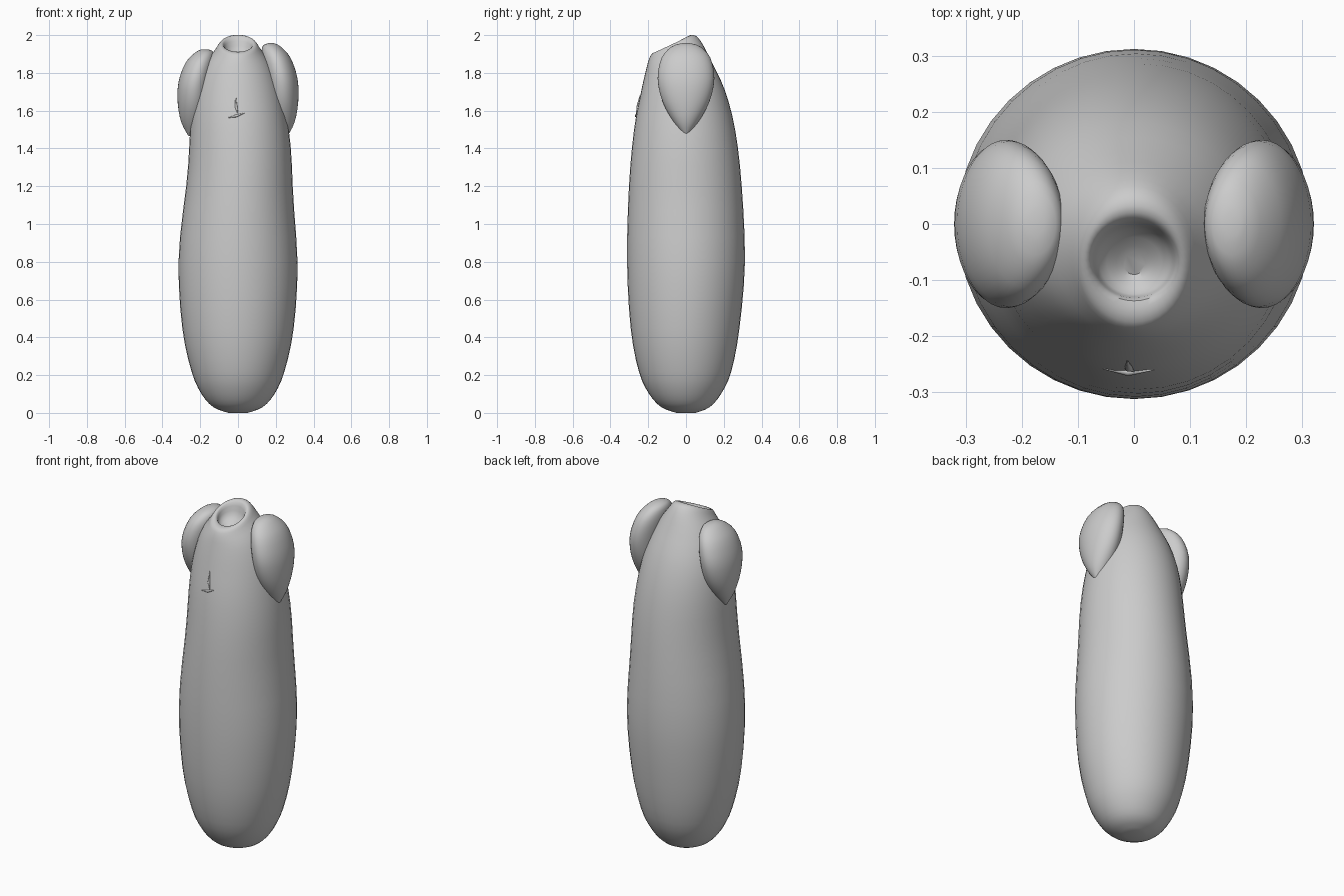
import bpy, bmesh, math

if "Cube" in bpy.data.objects:
    bpy.data.objects.remove(bpy.data.objects["Cube"])


def spline(keys, steps=3):
    """Catmull-Rom interpolation through tuples of values."""
    out, last = [], len(keys) - 1
    for k in range(last):
        p, a, b, q = (keys[max(0, min(last, k + o))] for o in (-1, 0, 1, 2))
        for s in range(steps):
            t = s / steps
            out.append([v + t / 2 * (w - u + t * (2*u - 5*v + 4*w - x + t * (3*(v - w) + x - u)))
                        for u, v, w, x in zip(p, a, b, q)])
    return out + [list(keys[-1])]


def loft(name, rings, n=40):
    """Skin elliptical rings of (z, tilt, centre_x, half_x, y_front, y_back)."""
    bm = bmesh.new()
    loops = []
    for z, tilt, cx, rx, yf, yb in rings:
        angles = [2 * math.pi * i / n for i in range(n)]
        loops.append([bm.verts.new((cx + rx * math.cos(a),
                                    (yf + yb) / 2 + (yb - yf) / 2 * math.sin(a),
                                    z + tilt * math.sin(a))) for a in angles])
    for a, b in zip(loops, loops[1:]):
        for i in range(n):
            j = (i + 1) % n
            bm.faces.new((a[i], a[j], b[j], b[i]))
    bm.faces.new(loops[0][::-1])
    bm.faces.new(loops[-1])
    me = bpy.data.meshes.new(name)
    bm.to_mesh(me)
    bm.free()
    ob = bpy.data.objects.new(name, me)
    bpy.context.collection.objects.link(ob)
    bpy.ops.object.select_all(action='DESELECT')
    ob.select_set(True)
    bpy.context.view_layer.objects.active = ob
    bpy.ops.object.shade_smooth_by_angle(angle=math.radians(45))


# Long rounded body ending in a tilted lip that folds into a shallow mouth
# keys: z, tilt, half_x, y_front, y_back
body = spline([
    (0, 0, .05, -.05, .05), (.03, 0, .13, -.13, .125), (.1, 0, .193, -.195, .185),
    (.22, 0, .246, -.25, .24), (.45, 0, .295, -.293, .283), (.8, 0, .315, -.312, .312),
    (1.2, 0, .282, -.302, .295), (1.5, 0, .261, -.275, .26), (1.7, .01, .228, -.24, .205),
    (1.84, .03, .176, -.213, .13), (1.92, .045, .12, -.195, .08),
    (1.952, .047, .096, -.175, .045),
    (1.95, .04, .077, -.137, .01), (1.9, .02, .062, -.125, -.01), (1.87, .01, .02, -.09, -.05)])
# The upper half leans a little to the right
loft("body", [(z, t, .011 * math.exp(-((z - 1.35) / .25) ** 2), rx, yf, yb)
              for z, t, rx, yf, yb in body])

# Shoulder lobes pointed at the bottom; keys: z, inner x, outer x, half depth
lobe = spline([(1.465, .25, .262, .004), (1.54, .185, .3, .066), (1.65, .155, .319, .125),
               (1.77, .14, .315, .15), (1.88, .125, .278, .129), (1.94, .13, .225, .075),
               (1.957, .16, .19, .02)])
for side, name, drop in ((-1, "left_lobe", .07), (1, "right_lobe", 0)):
    loft(name, [(z - drop * max(0, z - 1.5), 0, side * (xi + xo) / 2, (xo - xi) / 2, -d, d)
                for z, xi, xo, d in lobe])


# Small forked crease on the chest
def crease(name, pts):
    cu = bpy.data.curves.new(name, 'CURVE')
    cu.dimensions = '3D'
    cu.bevel_depth = .007
    sp = cu.splines.new('POLY')
    sp.points.add(len(pts) - 1)
    for i, (p, co) in enumerate(zip(sp.points, pts)):
        p.co = (*co, 1)
        p.radius = 1 if i == 1 else .15
    bpy.context.collection.objects.link(bpy.data.objects.new(name, cu))


crease("crease_upright", [(-.012, -.244, 1.68), (-.01, -.256, 1.62), (0, -.263, 1.58)])
crease("crease_cross", [(-.055, -.258, 1.562), (-.01, -.264, 1.572), (.035, -.26, 1.588)])
